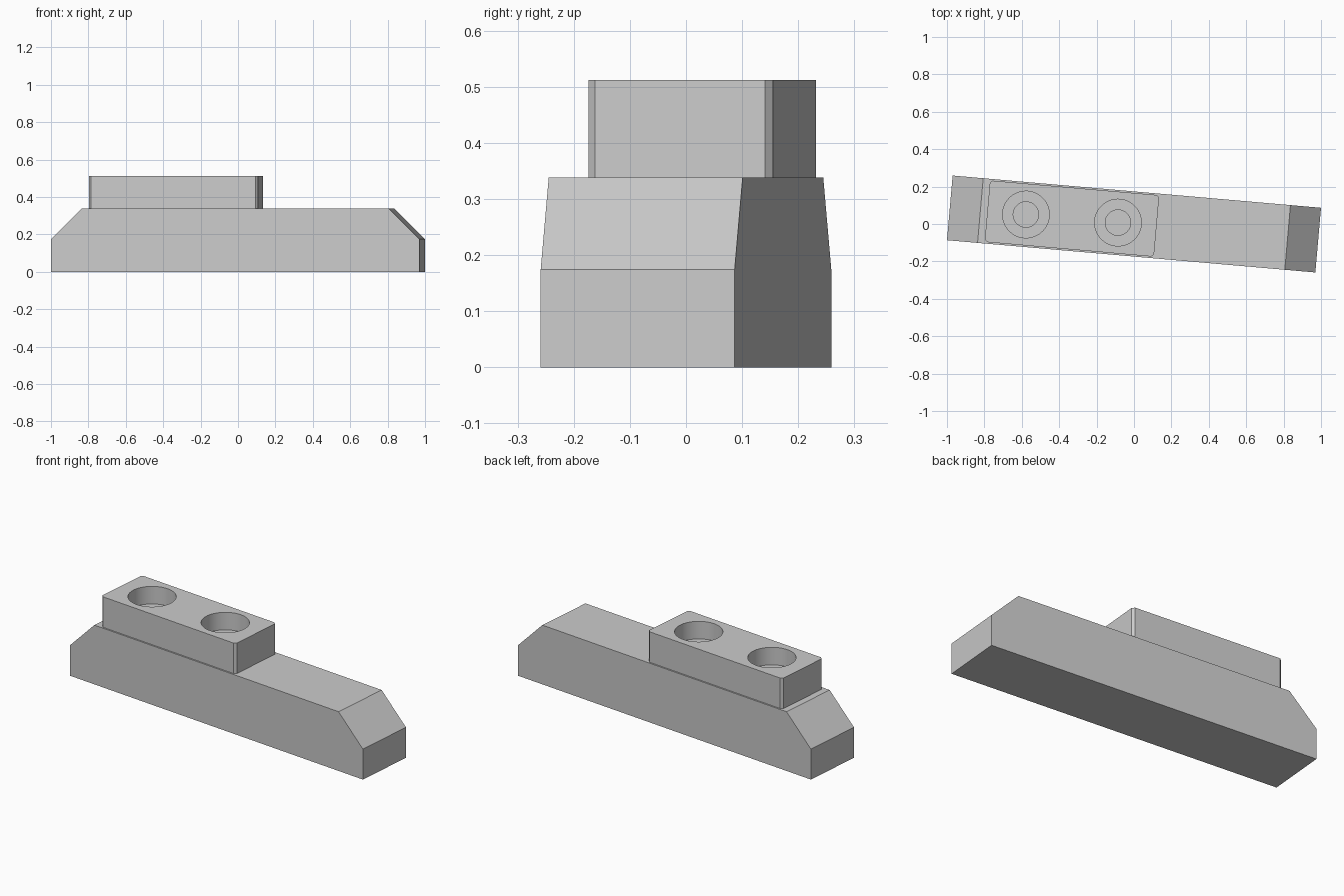
import bpy, bmesh, math

cube = bpy.data.objects.get("Cube")
if cube:
    bpy.data.objects.remove(cube, do_unlink=True)

YAW = math.radians(-5)
LENGTH, WIDTH, HEIGHT, SLOPE = 1.977, 0.347, 0.338, 0.164
BLOCK_X, BLOCK_L, BLOCK_W, BLOCK_TOP, CORNER = -0.333, 0.908, 0.33, 0.512, 0.013

grey = bpy.data.materials.new("plain grey")
grey.use_nodes = True
colour = (0.6, 0.6, 0.6, 1)
grey.diffuse_color = colour
grey.node_tree.nodes["Principled BSDF"].inputs["Base Color"].default_value = colour


def extrude_outline(name, points, direction):
    """Make a solid by sweeping a closed outline along a direction."""
    bm = bmesh.new()
    face = bm.faces.new([bm.verts.new(p) for p in points])
    swept = bmesh.ops.extrude_face_region(bm, geom=[face])["geom"]
    verts = [g for g in swept if isinstance(g, bmesh.types.BMVert)]
    bmesh.ops.translate(bm, verts=verts, vec=direction)
    bmesh.ops.recalc_face_normals(bm, faces=bm.faces)
    mesh = bpy.data.meshes.new(name)
    bm.to_mesh(mesh)
    bm.free()
    mesh.materials.append(grey)
    obj = bpy.data.objects.new(name, mesh)
    bpy.context.collection.objects.link(obj)
    return obj


def cut_hole(obj, x, radius, bottom):
    """Cut a round vertical hole from the top of the block down to a height."""
    top = BLOCK_TOP + 0.1
    bpy.ops.mesh.primitive_cylinder_add(vertices=64, radius=radius, depth=top - bottom,
                                        location=(x, 0, (top + bottom) / 2))
    cutter = bpy.context.object
    cutter.hide_render = True
    cutter.data.materials.append(grey)
    cut = obj.modifiers.new("hole", 'BOOLEAN')
    cut.operation, cut.solver, cut.object = 'DIFFERENCE', 'EXACT', cutter
    bpy.context.view_layer.objects.active = obj
    bpy.ops.object.modifier_apply(modifier=cut.name)
    bpy.data.objects.remove(cutter, do_unlink=True)


# Long base bar with sloped upper ends
h = LENGTH / 2
side = [(-h, 0), (h, 0), (h, HEIGHT - SLOPE), (h - SLOPE, HEIGHT),
        (SLOPE - h, HEIGHT), (-h, HEIGHT - SLOPE)]
base = extrude_outline("base_bar", [(x, -WIDTH / 2, z) for x, z in side], (0, WIDTH, 0))

# Raised block with small cut corners
a, b, c = BLOCK_L / 2, BLOCK_W / 2, CORNER
plan = [(a - c, -b), (a, c - b), (a, b - c), (a - c, b),
        (c - a, b), (-a, b - c), (-a, c - b), (c - a, -b)]
block = extrude_outline("raised_block", [(BLOCK_X + x, y, HEIGHT) for x, y in plan],
                        (0, 0, BLOCK_TOP - HEIGHT))

# Two counterbored screw holes
for offset in (-0.247, 0.247):
    cut_hole(block, BLOCK_X + offset, 0.125, BLOCK_TOP - 0.1)
    cut_hole(block, BLOCK_X + offset, 0.068, HEIGHT - 0.05)

# Turn the whole piece and keep edges crisp
for obj in (base, block):
    obj.rotation_euler.z = YAW
bpy.ops.object.select_all(action='DESELECT')
block.select_set(True)
bpy.context.view_layer.objects.active = block
bpy.ops.object.shade_smooth_by_angle(angle=math.radians(30))
